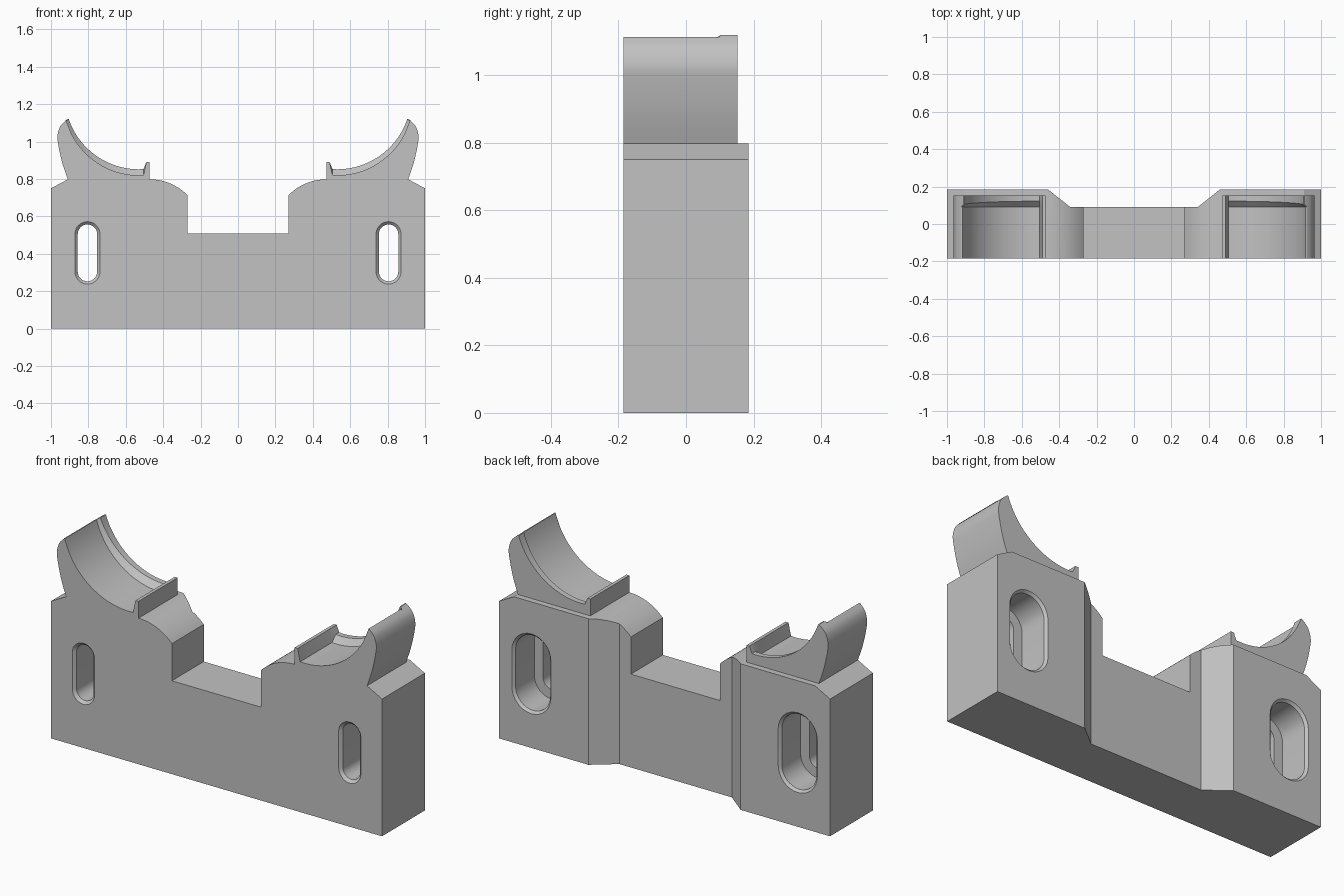
import bpy, bmesh
from math import sin, cos, pi, acos, asin

if "Cube" in bpy.data.objects:
    bpy.data.objects.remove(bpy.data.objects["Cube"], do_unlink=True)

FRONT, BACK = -0.185, 0.185
grey = bpy.data.materials.new("light grey")
grey.use_nodes = True
colour = (0.54, 0.54, 0.54, 1)
grey.diffuse_color = colour
grey.node_tree.nodes["Principled BSDF"].inputs["Base Color"].default_value = colour


def loft(name, rings):
    """Skin closed rings of equal point count and cap both ends."""
    bm = bmesh.new()
    loops = [[bm.verts.new(p) for p in ring] for ring in rings]
    n = len(loops[0])
    for a, b in zip(loops, loops[1:]):
        for i in range(n):
            j = (i + 1) % n
            bm.faces.new((a[i], a[j], b[j], b[i]))
    bm.faces.new(loops[0])
    bm.faces.new(loops[-1][::-1])
    bmesh.ops.recalc_face_normals(bm, faces=bm.faces)
    mesh = bpy.data.meshes.new(name)
    bm.to_mesh(mesh)
    bm.free()
    ob = bpy.data.objects.new(name, mesh)
    bpy.context.collection.objects.link(ob)
    mesh.materials.append(grey)
    return ob


def arc(cx, cz, r, a0, a1, n):
    return [(cx + r * cos(a0 + (a1 - a0) * i / n), cz + r * sin(a0 + (a1 - a0) * i / n))
            for i in range(n + 1)]


def at_y(profile, y):
    return [(x, y, z) for x, z in profile]


def mirrored(half):
    return half + [(-x, z) for x, z in reversed(half)]


def boolean(ob, cutter, operation):
    mod = ob.modifiers.new(operation.lower(), "BOOLEAN")
    mod.operation, mod.object, mod.solver = operation, cutter, "EXACT"
    bpy.context.view_layer.objects.active = ob
    bpy.ops.object.modifier_apply(modifier=mod.name)
    bpy.data.objects.remove(cutter, do_unlink=True)


def slot(cx, r):
    """Upright slot outline with rounded ends."""
    low, high = 0.305, 0.505
    return arc(cx, high, r, 0, pi, 16) + arc(cx, low, r, pi, 2 * pi, 16)


# Body: front outline with central notch, trimmed by a recessed back plan
outline = [(1, 0), (1, 0.75), (0.91, 0.798), (0.47, 0.798)]
outline += arc(0.47, 0.52, 0.278, pi / 2, pi / 2 + asin(0.2 / 0.278), 16)[1:]
outline += [(0.27, 0.51)]
body = loft("body", [at_y(mirrored(outline), y) for y in (FRONT, BACK)])
plan = mirrored([(1.1, -0.3), (1.1, 0.3), (0.58, 0.3), (0.58, BACK), (0.46, BACK), (0.34, 0.09)])
plan = mirrored([(1, FRONT), (1, BACK), (0.46, BACK), (0.34, 0.09)])
boolean(body, loft("plan_trim", [[(x, y, z) for x, y in plan] for z in (-0.1, 1)]), "INTERSECT")

# Bolt slots: chamfered narrow slot in front, wide pocket behind
for cx in (-0.805, 0.805):
    steps = [(0.069, FRONT - 0.002), (0.052, FRONT + 0.015), (0.052, 0.05)]
    boolean(body, loft("slot_cutter", [at_y(slot(cx, r), y) for r, y in steps]), "DIFFERENCE")
    steps = [(0.105, 0.01), (0.105, BACK - 0.013), (0.12, BACK + 0.002)]
    boolean(body, loft("pocket_cutter", [at_y(slot(cx, r), y) for r, y in steps]), "DIFFERENCE")


# Cradles: curved seat with a raised rear lip and a small inner catch
def cradle_profile(tip_x, tip_z, floor):
    dx, dz = tip_x - 0.53, tip_z - floor
    r = (dx * dx + dz * dz) / (2 * dz)
    cz = floor + r
    seat = arc(0.53, cz, r, asin((tip_z - cz) / r), -pi / 2, 28)
    catch = [(0.505, floor + 0.001), (0.49, 0.89), (0.472, 0.89), (0.472, 0.785)]
    # outer horn, a smooth curve through the sampled control points
    ctrl = [(0.905, 0.785), (0.94, 0.888), (0.963, 0.995), (0.964, 1.04), (0.948, 1.085), (0.915, 1.118)]
    horn = []
    for i in range(len(ctrl) - 1):
        p = [ctrl[max(0, min(len(ctrl) - 1, i + k))] for k in (-1, 0, 1, 2)]
        for s in range(5):
            t = s / 5
            horn.append(tuple(0.5 * (2 * b + (c - a) * t + (2 * a - 5 * b + 4 * c - d) * t * t
                                     + (3 * b - a - 3 * c + d) * t ** 3)
                              for a, b, c, d in zip(*p)))
    return horn + [(tip_x + 0.006, tip_z)] + seat + catch


deep = cradle_profile(0.918, 1.112, 0.82)
lip = cradle_profile(0.905, 1.12, 0.852)
# the step up to the lip slopes back at 45 degrees
step = [(x, 0.09 + max(0.008, min(0.032, ((x - u) ** 2 + (z - w) ** 2) ** 0.5)), z)
        for (x, z), (u, w) in zip(lip, deep)]
rings = [at_y(deep, FRONT), at_y(deep, 0.09), step, at_y(lip, 0.152)]
cradles = []
for side, sign in (("left", 1), ("right", -1)):
    mirrored_rings = [[(sign * x, y, z) for x, y, z in ring] for ring in rings]
    cradles.append(loft(side + "_cradle", mirrored_rings))

# Smooth the curves and keep the edges crisp
bpy.ops.object.select_all(action="DESELECT")
for ob in [body] + cradles:
    ob.select_set(True)
bpy.context.view_layer.objects.active = body
bpy.ops.object.shade_smooth_by_angle(angle=pi / 7)
